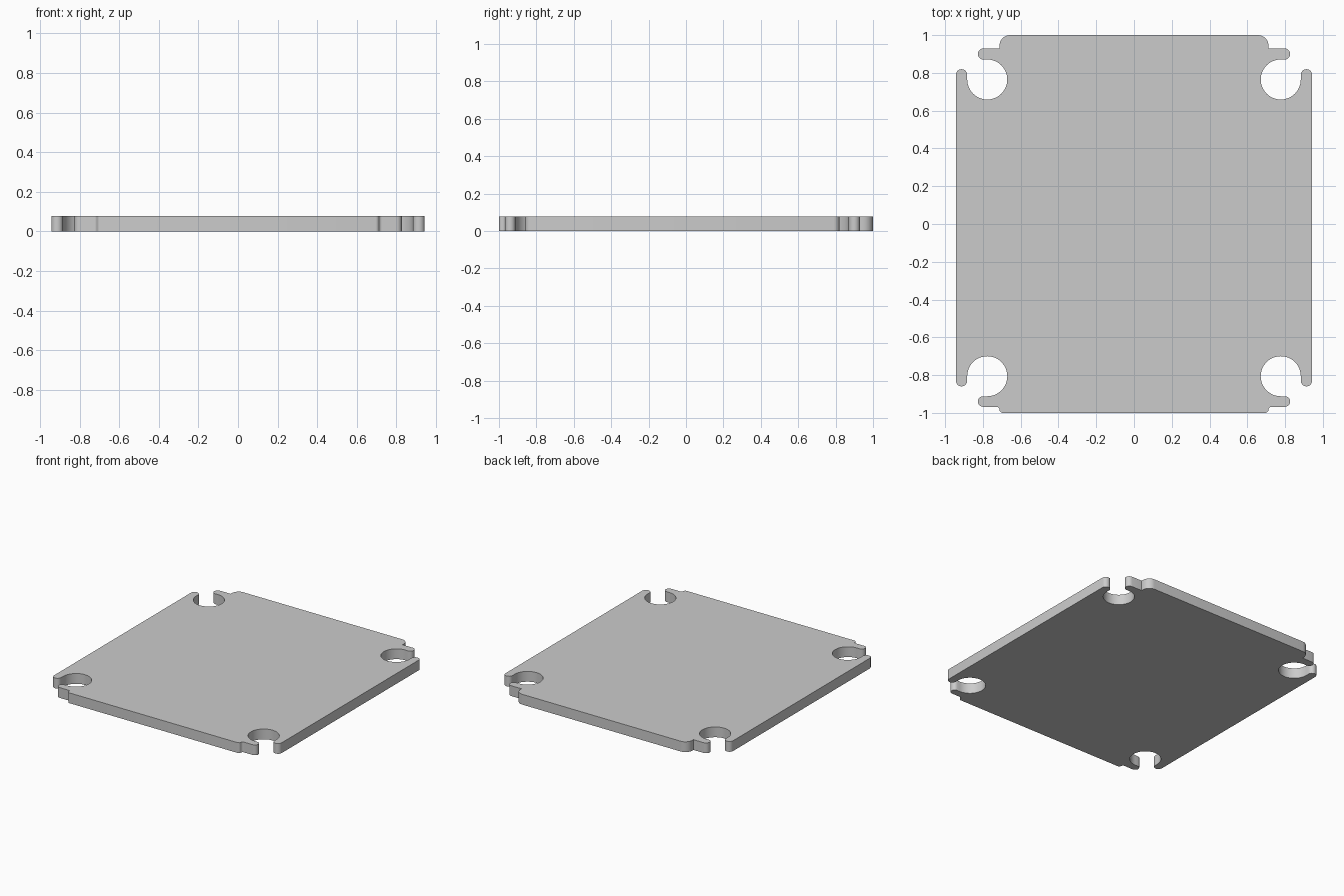
import bpy, bmesh
from math import cos, sin, radians

if "Cube" in bpy.data.objects:
    bpy.data.objects.remove(bpy.data.objects["Cube"])

HEIGHT = 0.077

def arc(cx, cy, r, a0, a1, n=8):
    """Points on a circular arc, angles in degrees."""
    return [(cx + r * cos(radians(a0 + (a1 - a0) * i / n)),
             cy + r * sin(radians(a0 + (a1 - a0) * i / n))) for i in range(n + 1)]

half = []  # right half outline, from the back edge to the front edge
# back lip with rounded corner, then the short tab
half += arc(0.657, 0.945, 0.055, 90, 0)
half += [(0.712, 0.93)]
half += arc(0.797, 0.90, 0.03, 90, -90)
# back screw notch, running round to the side finger
half += arc(0.777, 0.765, 0.106, 90, 360, 36)
half += arc(0.913, 0.79, 0.03, 180, 0)
# front side finger and screw notch
half += arc(0.913, -0.83, 0.03, 0, -180)
half += arc(0.777, -0.806, 0.106, 0, 270, 36)
# front tab and shallow lip
half += arc(0.799, -0.94, 0.028, 90, -90)
half += arc(0.727, -0.983, 0.015, 90, 180, 4)
half += arc(0.695, -0.983, 0.017, 0, -90, 4)

outline = half + [(-x, y) for x, y in reversed(half)]

# extrude the mirrored outline into the plate
bm = bmesh.new()
face = bm.faces.new([bm.verts.new((x, y, 0)) for x, y in outline])
ext = bmesh.ops.extrude_face_region(bm, geom=[face])
top = [g for g in ext["geom"] if isinstance(g, bmesh.types.BMVert)]
bmesh.ops.translate(bm, verts=top, vec=(0, 0, HEIGHT))
bmesh.ops.remove_doubles(bm, verts=bm.verts, dist=1e-5)
bmesh.ops.triangulate(bm, faces=[f for f in bm.faces if len(f.verts) > 4])
bmesh.ops.recalc_face_normals(bm, faces=bm.faces)

mesh = bpy.data.meshes.new("cover_plate")
bm.to_mesh(mesh)
bm.free()
plate = bpy.data.objects.new("cover_plate", mesh)
bpy.context.collection.objects.link(plate)

# smooth notch walls, sharp rims
bpy.context.view_layer.objects.active = plate
plate.select_set(True)
bpy.ops.object.shade_smooth_by_angle(angle=radians(30))
